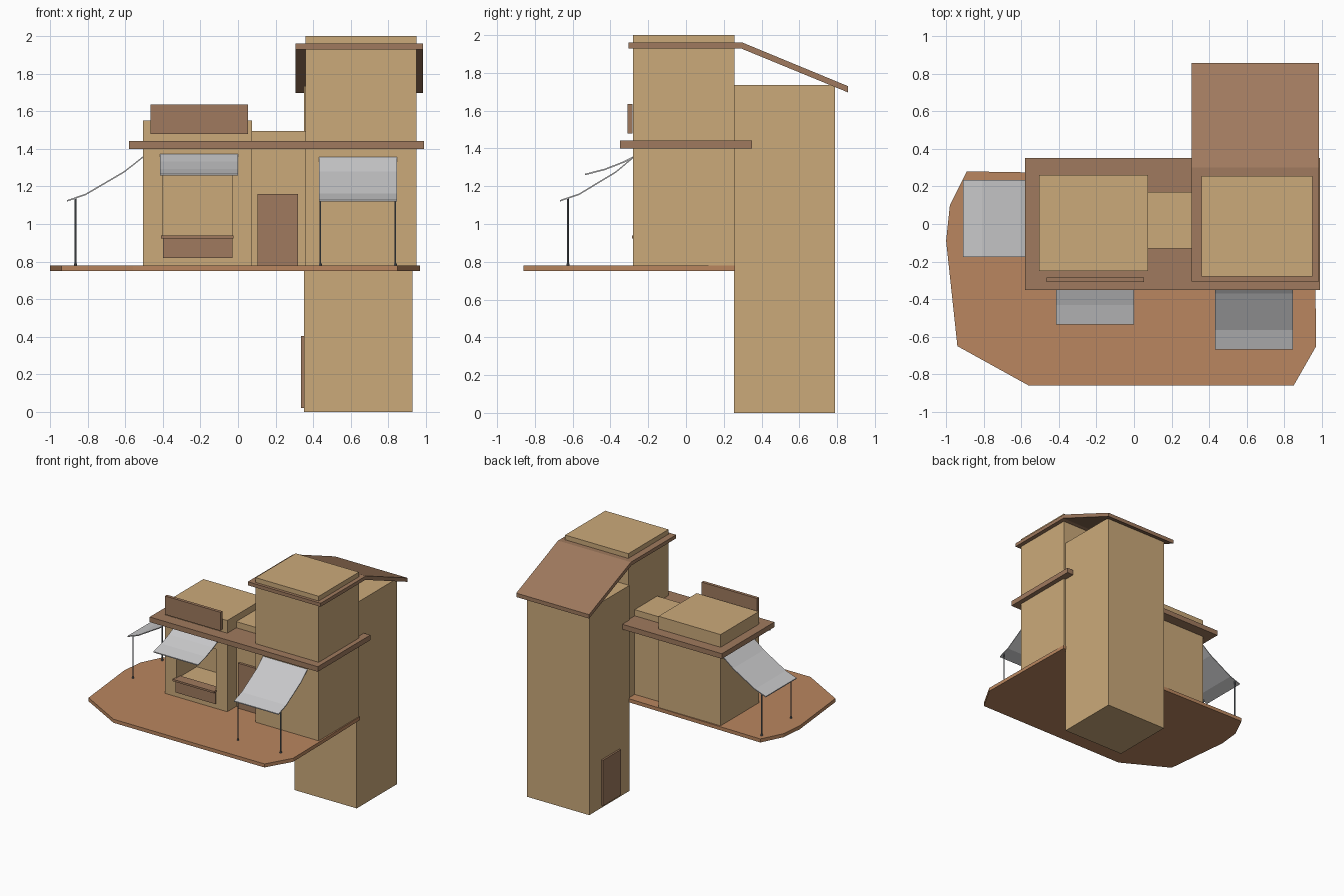
import bpy, bmesh
from mathutils import Vector

if "Cube" in bpy.data.objects:
    bpy.data.objects.remove(bpy.data.objects["Cube"])


def material(name, rgb):
    m = bpy.data.materials.new(name)
    m.diffuse_color = (*rgb, 1)
    m.use_nodes = True
    m.node_tree.nodes["Principled BSDF"].inputs["Base Color"].default_value = m.diffuse_color
    return m


TAN = material("tan_plaster", (0.60, 0.40, 0.195))
BROWN = material("brown_wood", (0.35, 0.195, 0.112))
CLAY = material("clay_deck", (0.49, 0.24, 0.115))
CLOTH = material("grey_cloth", (0.58, 0.58, 0.59))
METAL = material("dark_metal", (0.15, 0.17, 0.19))


def finish(name, bm, mat):
    bmesh.ops.recalc_face_normals(bm, faces=bm.faces)
    me = bpy.data.meshes.new(name)
    bm.to_mesh(me)
    bm.free()
    me.materials.append(mat)
    ob = bpy.data.objects.new(name, me)
    bpy.context.collection.objects.link(ob)
    return ob


def prism(name, pts, offset, mat):
    """Closed outline of 3D points pushed along an offset."""
    bm = bmesh.new()
    face = bm.faces.new([bm.verts.new(p) for p in pts])
    ext = bmesh.ops.extrude_face_region(bm, geom=[face])
    verts = [g for g in ext["geom"] if isinstance(g, bmesh.types.BMVert)]
    bmesh.ops.translate(bm, verts=verts, vec=Vector(offset))
    if face.is_valid and not any(len(e.link_faces) != 2 for e in bm.edges):
        return finish(name, bm, mat)
    # the start cap is restored when extrusion consumed it
    bmesh.ops.holes_fill(bm, edges=[e for e in bm.edges if len(e.link_faces) == 1], sides=0)
    return finish(name, bm, mat)


def box(name, x, y, z, mat):
    pts = [(x[0], y[0], z[0]), (x[1], y[0], z[0]), (x[1], y[1], z[0]), (x[0], y[1], z[0])]
    return prism(name, pts, (0, 0, z[1] - z[0]), mat)


def post(name, x, y, z0, z1, r):
    bm = bmesh.new()
    bmesh.ops.create_cone(bm, cap_ends=True, segments=8, radius1=r, radius2=r, depth=z1 - z0)
    bmesh.ops.translate(bm, verts=bm.verts, vec=(x, y, (z0 + z1) / 2))
    return finish(name, bm, METAL)


def awning(name, profile, span, axis):
    """Curved thin cloth; profile is (distance, height) along x or y, span on the other axis."""
    t = 0.008
    loop = profile + [(d, z - t) for d, z in reversed(profile)]
    if axis == "y":
        pts, off = [(span[0], d, z) for d, z in loop], (span[1] - span[0], 0, 0)
    else:
        pts, off = [(d, span[0], z) for d, z in loop], (0, span[1] - span[0], 0)
    return prism(name, pts, off, CLOTH)


# deck
deck = [(-0.89, 0.28), (-0.98, 0.10), (-1.0, -0.09), (-0.94, -0.65), (-0.56, -0.86),
        (0.85, -0.86), (0.97, -0.65), (0.963, -0.12), (0.955, 0.26), (0.36, 0.26)]
prism("deck", [(x, y, 0.75) for x, y in deck], (0, 0, 0.03), CLAY)

# walls and towers
house = box("left_house", (-0.505, 0.075), (-0.25, 0.26), (0.77, 1.55), TAN)
box("middle_house", (0.07, 0.365), (-0.13, 0.17), (0.77, 1.495), TAN)
box("front_tower", (0.36, 0.95), (-0.28, 0.256), (0.77, 2.0), TAN)
box("back_tower", (0.35, 0.93), (0.255, 0.79), (0.0, 1.735), TAN)

# serving window recess cut into the left house
cutter = box("window_cutter", (-0.40, -0.03), (-0.5, 0.02), (0.93, 1.28), TAN)
mod = house.modifiers.new("window", "BOOLEAN")
mod.operation = "DIFFERENCE"
mod.object = cutter
mod.solver = "EXACT"
bpy.context.view_layer.objects.active = house
bpy.ops.object.modifier_apply(modifier=mod.name)
bpy.data.objects.remove(cutter)
box("window_sill", (-0.41, -0.025), (-0.285, -0.20), (0.922, 0.938), BROWN)
box("counter_panel", (-0.40, -0.03), (-0.26, -0.245), (0.82, 0.922), BROWN)

# roofs
box("lower_roof", (-0.58, 0.99), (-0.35, 0.35), (1.40, 1.443), BROWN)
roof = [(-0.305, 1.96), (0.30, 1.96), (0.857, 1.73), (0.857, 1.697), (0.29, 1.93), (-0.305, 1.93)]
prism("upper_roof", [(0.305, y, z) for y, z in roof], (0.68, 0, 0), BROWN)

# blank sign board and doors
box("sign_board", (-0.465, 0.053), (-0.31, -0.284), (1.48, 1.636), BROWN)
box("front_door", (0.105, 0.32), (-0.15, -0.12), (0.775, 1.16), BROWN)
box("tower_door", (0.335, 0.36), (0.39, 0.63), (0.02, 0.405), BROWN)

# awnings
awning("window_awning", [(-0.25, 1.372), (-0.33, 1.332), (-0.43, 1.293), (-0.535, 1.266)],
       (-0.415, 0.0), "y")
awning("tower_awning", [(-0.275, 1.36), (-0.37, 1.28), (-0.565, 1.162), (-0.667, 1.127)],
       (0.43, 0.845), "y")
awning("side_awning", [(-0.50, 1.365), (-0.605, 1.282), (-0.81, 1.162), (-0.91, 1.127)],
       (-0.175, 0.235), "x")

# awning posts with small feet
for i, (x, y) in enumerate([(0.438, -0.625), (0.837, -0.625), (-0.865, -0.165), (-0.865, 0.225)]):
    post(f"awning_post_{i + 1}", x, y, 0.775, 1.138, 0.005)
    post(f"post_foot_{i + 1}", x, y, 0.778, 0.79, 0.008)
